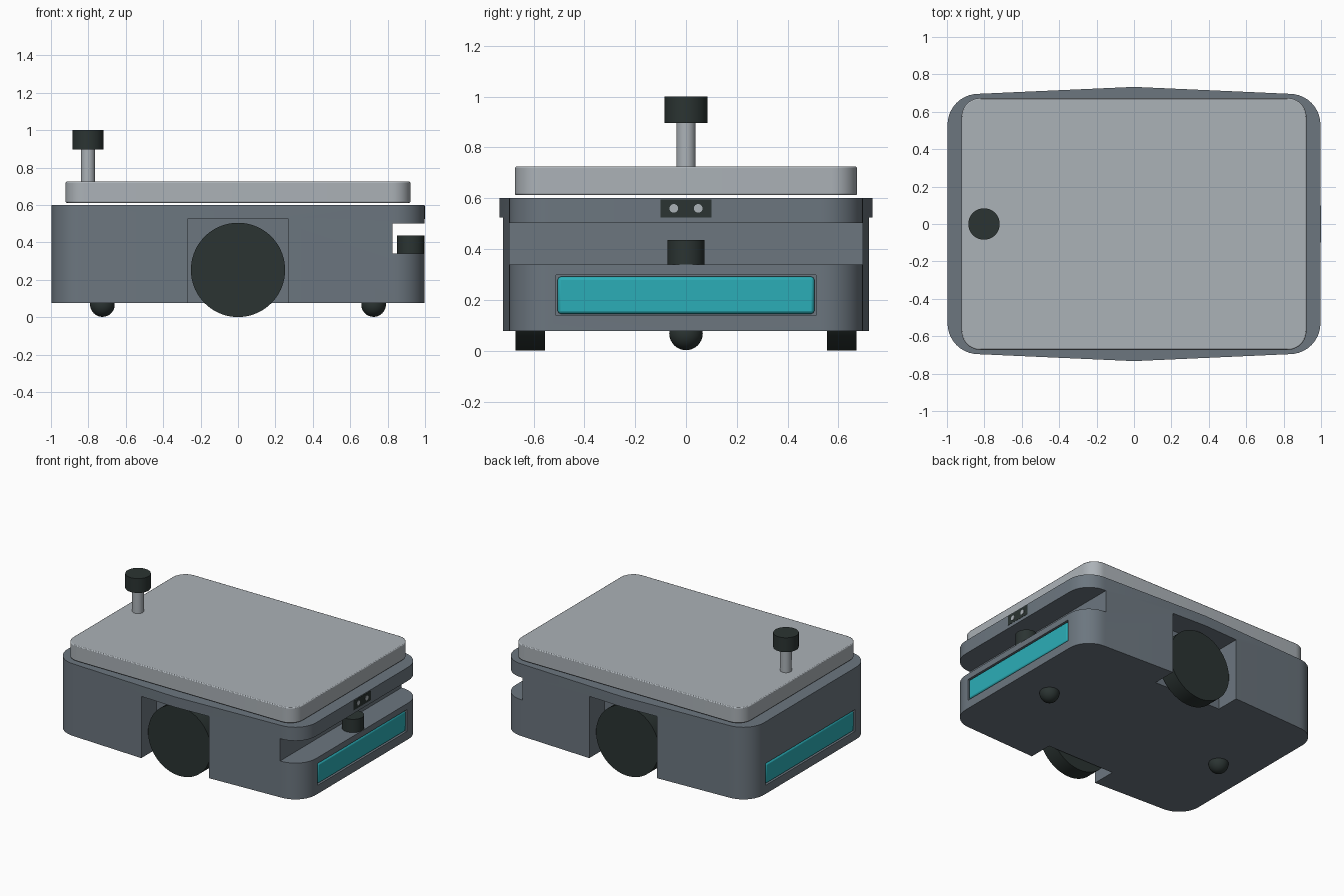
import bpy, bmesh, math

if "Cube" in bpy.data.objects:
    bpy.data.objects.remove(bpy.data.objects["Cube"])


def material(name, rgb):
    m = bpy.data.materials.new(name)
    m.diffuse_color = (*rgb, 1)
    m.use_nodes = True
    m.node_tree.nodes["Principled BSDF"].inputs["Base Color"].default_value = m.diffuse_color
    return m


SLATE = material("slate grey", (0.150, 0.182, 0.213))
LIGHT = material("light grey", (0.410, 0.445, 0.475))
DARK = material("charcoal", (0.024, 0.034, 0.032))
TEAL = material("teal", (0.024, 0.420, 0.475))


def smooth(obj, angle=35):
    bpy.ops.object.select_all(action='DESELECT')
    obj.select_set(True)
    bpy.context.view_layer.objects.active = obj
    bpy.ops.object.shade_smooth_by_angle(angle=math.radians(angle))


def finish(obj, name, mat):
    obj.name = name
    if mat:
        obj.data.materials.append(mat)
    return obj


def bevel(obj, width, segments=2):
    mod = obj.modifiers.new("edge", 'BEVEL')
    mod.width, mod.segments = width, segments
    mod.limit_method, mod.angle_limit = 'ANGLE', math.radians(50)


def prism(name, outline, z0, z1, mat):
    """Extrude a flat outline from z0 to z1."""
    bm = bmesh.new()
    face = bm.faces.new([bm.verts.new((x, y, z0)) for x, y in outline])
    top = bmesh.ops.extrude_face_region(bm, geom=[face])["geom"]
    bmesh.ops.translate(bm, vec=(0, 0, z1 - z0),
                        verts=[g for g in top if isinstance(g, bmesh.types.BMVert)])
    bmesh.ops.recalc_face_normals(bm, faces=bm.faces)
    mesh = bpy.data.meshes.new(name)
    bm.to_mesh(mesh)
    bm.free()
    obj = bpy.data.objects.new(name, mesh)
    bpy.context.collection.objects.link(obj)
    return finish(obj, name, mat)


def box(name, x, y, z, mat=None):
    """Box from (min, max) pairs on each axis."""
    return prism(name, [(x[0], y[0]), (x[1], y[0]), (x[1], y[1]), (x[0], y[1])],
                 z[0], z[1], mat)


def cylinder(name, radius, depth, loc, mat, rot=(0, 0, 0), sides=48):
    bpy.ops.mesh.primitive_cylinder_add(vertices=sides, radius=radius, depth=depth,
                                        location=loc, rotation=rot)
    obj = finish(bpy.context.object, name, mat)
    smooth(obj)
    return obj


def rounded_outline(hx, hy, r, peak=None, steps=10):
    """Rounded rectangle; peak bows the long sides out to a central point."""
    pts = []
    for i, (sx, sy) in enumerate([(1, 1), (-1, 1), (-1, -1), (1, -1)]):
        for k in range(steps + 1):
            a = math.pi / 2 * (i + k / steps)
            pts.append((sx * (hx - r) + r * math.cos(a), sy * (hy - r) + r * math.sin(a)))
        if peak and i in (0, 2):
            pts.append((0, sy * peak))
    return pts


def cut(obj, cutter):
    mod = obj.modifiers.new("cut", 'BOOLEAN')
    mod.operation, mod.solver, mod.object = 'DIFFERENCE', 'EXACT', cutter
    bpy.context.view_layer.objects.active = obj
    bpy.ops.object.modifier_apply(modifier=mod.name)
    bpy.data.objects.remove(cutter)


# Main body with wheel wells, scanner slot and light recesses
body = prism("body", rounded_outline(0.997, 0.696, 0.165, peak=0.733), 0.077, 0.6, SLATE)
cut(body, box("slot_cutter", (0.825, 1.2), (-1, 1), (0.34, 0.502)))
for s in (-1, 1):
    cut(body, box("well_cutter", (-0.271, 0.271), sorted((s * 0.545, s * 0.9)), (-0.1, 0.525)))
    cut(body, box("recess_cutter", sorted((s * 0.972, s * 1.1)), (-0.511, 0.511), (0.139, 0.297)))
smooth(body, 25)

# Floating top plate
plate = prism("top_plate", rounded_outline(0.922, 0.673, 0.1), 0.612, 0.725, LIGHT)
bevel(plate, 0.006)
smooth(plate)

# Drive wheels, light panels and ball casters, one on each side
for s, side, end in ((-1, "front", "left"), (1, "back", "right")):
    cylinder(f"{side}_wheel", 0.252, 0.115, (0, s * 0.6125, 0.253), DARK,
             (math.pi / 2, 0, 0), 72)
    panel = box(f"{end}_light_panel", sorted((s * 0.965, s * 0.995)),
                (-0.505, 0.505), (0.145, 0.291), TEAL)
    bevel(panel, 0.012)
    smooth(panel)
    bpy.ops.mesh.primitive_uv_sphere_add(segments=32, ring_count=16, radius=0.066,
                                         location=(s * 0.725, 0, 0.068))
    smooth(finish(bpy.context.object, f"{end}_caster", DARK))

# Scanner puck in the slot
cylinder("scanner", 0.073, 0.097, (0.923, 0, 0.3875), DARK)

# Sensor plate with two lenses
box("sensor_plate", (0.99, 0.9985), (-0.1, 0.1), (0.525, 0.594), DARK)
for s in (-1, 1):
    cylinder("sensor_lens", 0.017, 0.008, (0.997, s * 0.048, 0.56), LIGHT,
             (0, math.pi / 2, 0), 24)

# Stop button on its post
cylinder("button_post", 0.038, 0.19, (-0.802, 0, 0.81), LIGHT)
cylinder("stop_button", 0.084, 0.104, (-0.802, 0, 0.948), DARK)
